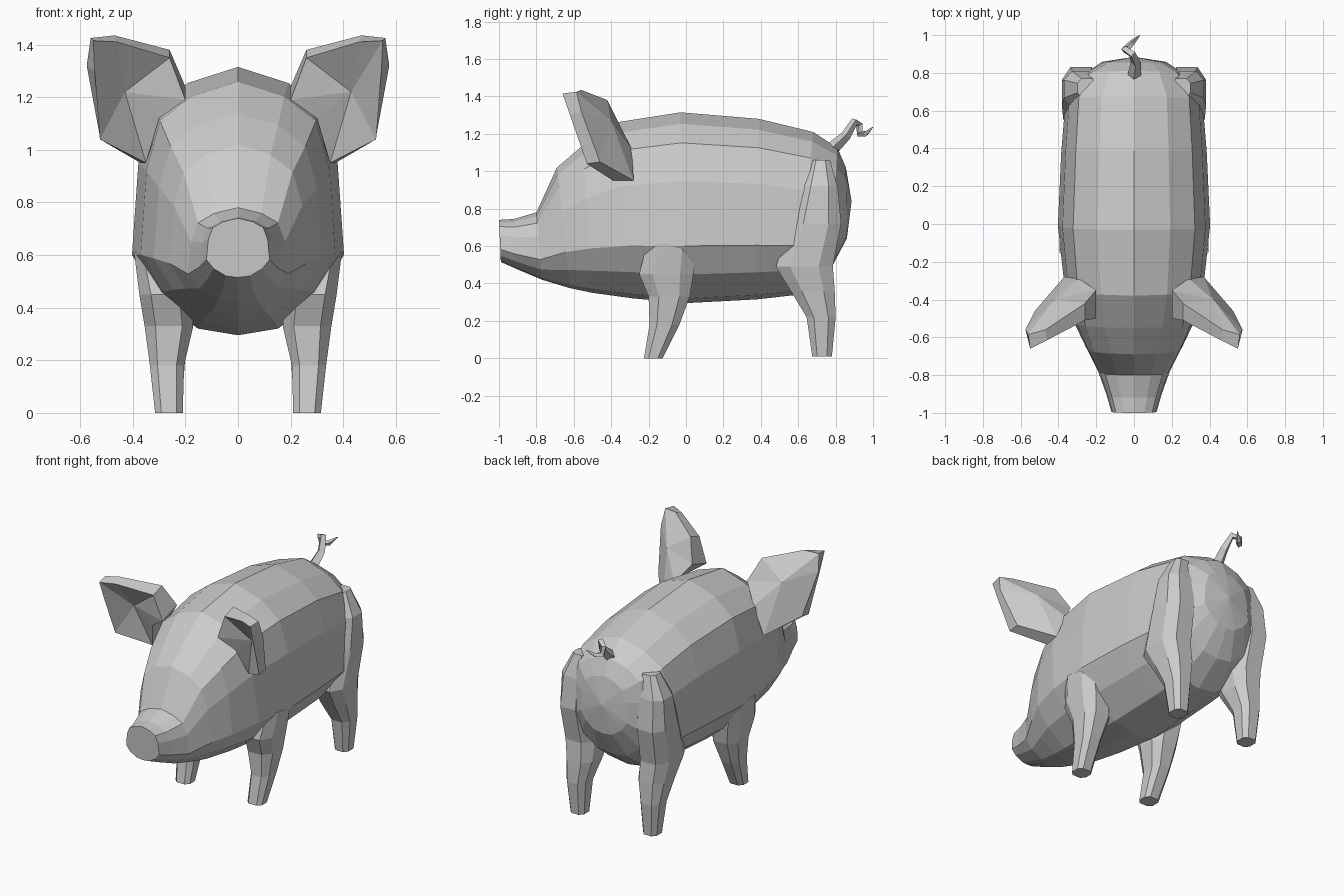
import bpy, bmesh
from mathutils import Vector

if "Cube" in bpy.data.objects:
    bpy.data.objects.remove(bpy.data.objects["Cube"])


def finish(name, bm):
    bmesh.ops.recalc_face_normals(bm, faces=bm.faces)
    me = bpy.data.meshes.new(name)
    bm.to_mesh(me)
    bm.free()
    ob = bpy.data.objects.new(name, me)
    bpy.context.collection.objects.link(ob)
    return ob


def loft(name, rings, tip=None):
    """Skin a row of closed rings, capping the ends (or fanning to a tip)."""
    bm = bmesh.new()
    loops = [[bm.verts.new(p) for p in r] for r in rings]
    n = len(loops[0])
    for a, b in zip(loops, loops[1:]):
        for i in range(n):
            j = (i + 1) % n
            bm.faces.new((a[i], a[j], b[j], b[i]))
    bm.faces.new(loops[0])
    if tip:
        t = bm.verts.new(tip)
        for i in range(n):
            bm.faces.new((loops[-1][i], loops[-1][(i + 1) % n], t))
    else:
        bm.faces.new(loops[-1])
    return finish(name, bm)


# Body: one half section (width, height fractions), scaled at each station
half = [(0, 1), (.475, .94), (.8, .84), (.94, .64), (1, .30), (.77, .15), (.38, .025), (0, 0)]
section = half + [(-u, v) for u, v in half[-2:0:-1]]
# y at top, y at bottom, top z, bottom z, half width
stations = [
    (-1.0, -.99, .74, .515, .12),
    (-.92, -.90, .745, .475, .145),
    (-.80, -.77, .78, .42, .19),
    (-.69, -.62, 1.02, .375, .26),
    (-.55, -.50, 1.14, .35, .32),
    (-.38, -.28, 1.26, .32, .37),
    (-.03, .00, 1.315, .295, .403),
    (.39, .38, 1.28, .315, .385),
    (.68, .60, 1.21, .34, .365),
    (.81, .77, 1.125, .47, .28),
    (.855, .86, 1.02, .64, .17),
]
loft("body", [[(u * w, yb + (yt - yb) * v, zb + (zt - zb) * v) for u, v in section]
              for yt, yb, zt, zb, w in stations], tip=(0, .885, .84))


# Legs: chamfered rectangles stacked upward
def leg_ring(z, y0, y1, x0, x1, side):
    cx, cy, hx, hy = (x0 + x1) / 2, (y0 + y1) / 2, (x1 - x0) / 2, (y1 - y0) / 2
    oct_ = [(1, .5), (.55, 1), (-.55, 1), (-1, .5), (-1, -.5), (-.55, -1), (.55, -1), (1, -.5)]
    return [(side * (cx + u * hx), cy + v * hy, z) for u, v in oct_]


front = [(0, -.225, -.125, .21, .315), (.18, -.195, -.035, .205, .335),
         (.33, -.20, .02, .17, .355), (.45, -.25, .04, .18, .375), (.61, -.21, .045, .24, .395)]
rear = [(.01, .675, .78, .215, .315), (.22, .645, .80, .20, .338), (.36, .56, .795, .17, .355),
        (.49, .48, .785, .17, .375), (.72, .56, .83, .18, .382), (.92, .62, .81, .18, .37),
        (1.06, .67, .77, .20, .30)]

# Ears: front rim, back rim, a sunken hollow and a bulging back
rim = [(.20, -.50, 1.19), (.26, -.51, 1.35), (.46, -.615, 1.41), (.55, -.66, 1.415),
       (.545, -.62, 1.30), (.525, -.53, 1.04), (.35, -.39, .95), (.30, -.46, 1.12)]
back = [(.20, -.35, 1.24), (.26, -.42, 1.38), (.47, -.56, 1.435), (.56, -.585, 1.425),
        (.575, -.56, 1.32), (.525, -.46, 1.05), (.37, -.28, .95), (.29, -.29, 1.12)]
hollow, bulge = (.43, -.47, 1.22), (.42, -.40, 1.27)


def ear(name, s):
    bm = bmesh.new()
    new = lambda p: bm.verts.new((s * p[0], p[1], p[2]))
    a, b = [new(p) for p in rim], [new(p) for p in back]
    h, k = new(hollow), new(bulge)
    for i in range(len(a)):
        j = (i + 1) % len(a)
        bm.faces.new((a[i], a[j], b[j], b[i]))
        bm.faces.new((a[i], a[j], h))
        bm.faces.new((b[i], b[j], k))
    finish(name, bm)


for label, s in (("right", 1), ("left", -1)):
    loft(label + "_front_leg", [leg_ring(*r, s) for r in front])
    loft(label + "_rear_leg", [leg_ring(*r, s) for r in rear])
    ear(label + "_ear", s)

# Tail: tapering kinked tube
path = [(0, .77, 1.11, 1.4), (.01, .855, 1.19, 1), (-.01, .90, 1.265, .8), (-.05, .925, 1.25, .7),
        (-.04, .93, 1.20, .7), (-.01, .96, 1.20, .6), (.03, .998, 1.235, .1)]
cu = bpy.data.curves.new("tail", 'CURVE')
cu.dimensions = '3D'
cu.bevel_depth = .027
cu.bevel_resolution = 0
cu.use_fill_caps = True
sp = cu.splines.new('POLY')
sp.use_smooth = False
sp.points.add(len(path) - 1)
for pt, (x, y, z, r) in zip(sp.points, path):
    pt.co = (x, y, z, 1)
    pt.radius = r
bpy.context.collection.objects.link(bpy.data.objects.new("tail", cu))
